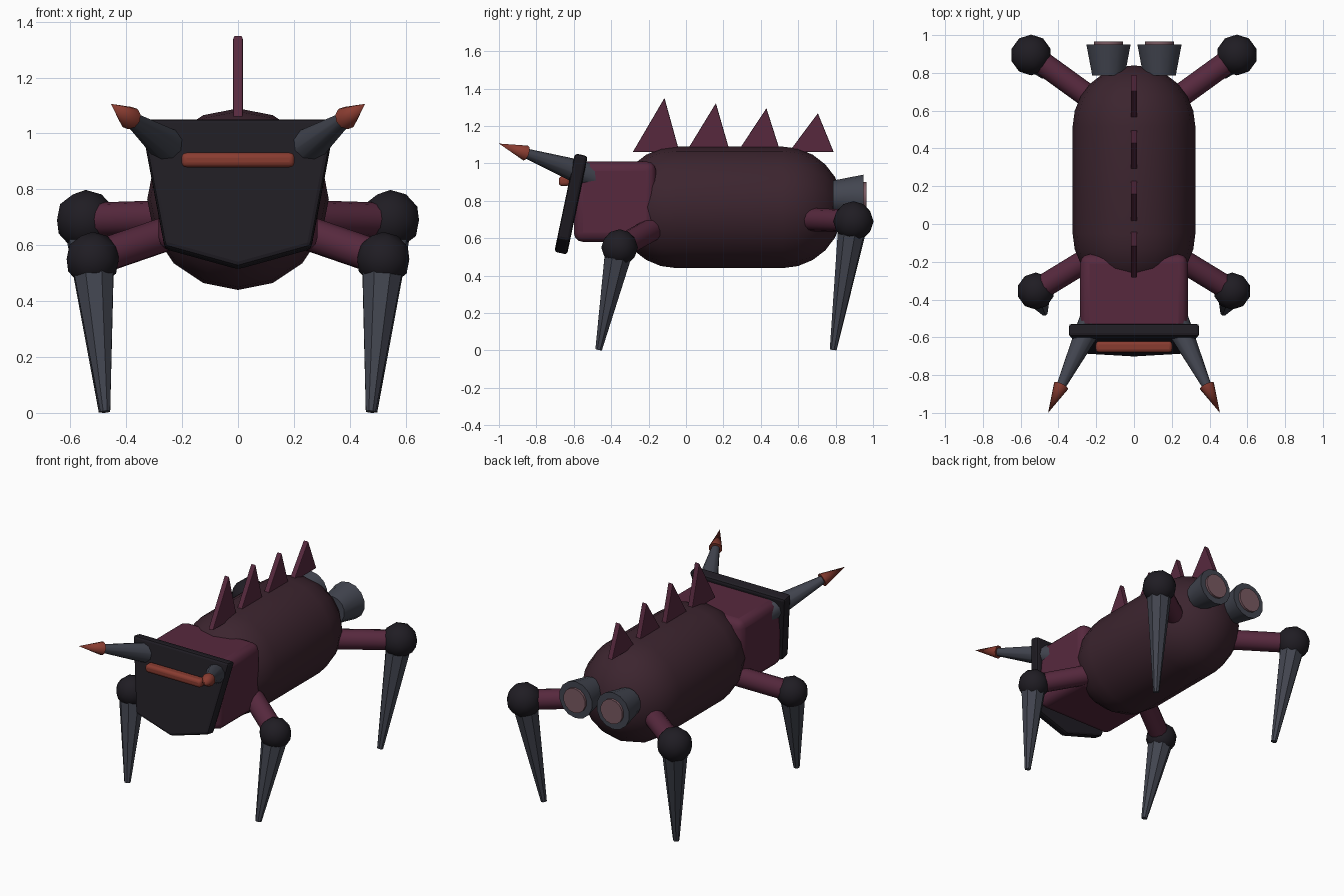
import bpy, bmesh, math
from mathutils import Vector, Matrix

if "Cube" in bpy.data.objects:
    bpy.data.objects.remove(bpy.data.objects["Cube"])


def material(name, rgb):
    m = bpy.data.materials.new(name)
    m.diffuse_color = (*rgb, 1)
    m.use_nodes = True
    m.node_tree.nodes["Principled BSDF"].inputs["Base Color"].default_value = m.diffuse_color
    return m


SHELL = material("dark_plum", (0.045, 0.018, 0.028))
PLUM = material("plum", (0.095, 0.022, 0.048))
DARK = material("near_black", (0.014, 0.012, 0.017))
STEEL = material("steel", (0.055, 0.06, 0.08))
RED = material("rust_red", (0.25, 0.045, 0.03))
PINK = material("dull_pink", (0.19, 0.10, 0.12))


def finish(name, bm, mat, bevel=0, segments=2, smooth=True):
    bmesh.ops.recalc_face_normals(bm, faces=bm.faces)
    me = bpy.data.meshes.new(name)
    bm.to_mesh(me)
    bm.free()
    ob = bpy.data.objects.new(name, me)
    bpy.context.collection.objects.link(ob)
    me.materials.append(mat)
    if bevel:
        b = ob.modifiers.new("bevel", "BEVEL")
        b.width, b.segments = bevel, segments
    if smooth:
        bpy.ops.object.select_all(action="DESELECT")
        ob.select_set(True)
        bpy.context.view_layer.objects.active = ob
        bpy.ops.object.shade_smooth_by_angle(angle=math.radians(40))
    return ob


def rod(name, p0, p1, r0, r1, mat, sides=12):
    """Tapered cylinder between two points."""
    p0, p1 = Vector(p0), Vector(p1)
    d = p1 - p0
    mtx = Matrix.Translation((p0 + p1) / 2) @ d.to_track_quat("Z", "Y").to_matrix().to_4x4()
    bm = bmesh.new()
    bmesh.ops.create_cone(bm, cap_ends=True, segments=sides, radius1=r0, radius2=r1,
                          depth=d.length, matrix=mtx)
    return finish(name, bm, mat)


def ball(name, c, r, mat):
    bm = bmesh.new()
    bmesh.ops.create_icosphere(bm, subdivisions=2, radius=r, matrix=Matrix.Translation(c))
    return finish(name, bm, mat)


def box(name, c, size, mat, bevel, segments=3):
    bm = bmesh.new()
    bmesh.ops.create_cube(bm, size=1, matrix=Matrix.Translation(c) @ Matrix.Diagonal((*size, 1)))
    return finish(name, bm, mat, bevel, segments)


def prism(name, outline, thickness, matrix, mat, bevel):
    """Extrude a 2D outline along local z, centred, then place it."""
    bm = bmesh.new()
    f = bm.faces.new([bm.verts.new((a, b, -thickness / 2)) for a, b in outline])
    ext = bmesh.ops.extrude_face_region(bm, geom=[f])["geom"]
    bmesh.ops.translate(bm, vec=(0, 0, thickness),
                        verts=[v for v in ext if isinstance(v, bmesh.types.BMVert)])
    bmesh.ops.transform(bm, matrix=matrix, verts=bm.verts)
    return finish(name, bm, mat, bevel, 2, smooth=False)


# Capsule body, turned around the y axis
R, ZC, Y0, Y1, N = 0.325, 0.765, -0.05, 0.515, 6
prof = []
for i in range(N + 1):
    a = math.pi / 2 * i / N
    prof.append((Y0 - R * math.cos(a), R * math.sin(a)))
for i in range(N + 1):
    a = math.pi / 2 * i / N
    prof.append((Y1 + R * math.sin(a), R * math.cos(a)))
bm = bmesh.new()
vs = [bm.verts.new((0, y, ZC - r)) for y, r in prof]
es = [bm.edges.new(p) for p in zip(vs, vs[1:])]
bmesh.ops.spin(bm, geom=vs + es, cent=(0, 0, ZC), axis=(0, 1, 0), angle=2 * math.pi, steps=16)
bmesh.ops.remove_doubles(bm, verts=bm.verts, dist=1e-4)
finish("body", bm, SHELL)

# Head block
box("head", (0, -0.38, 0.795), (0.57, 0.44, 0.43), PLUM, 0.05)

# Tilted shield-shaped face plate
shield = [(-0.348, 0.27), (0.348, 0.27), (0.262, -0.196), (0, -0.27), (-0.262, -0.196)]
tilt = Matrix.Translation((0, -0.615, 0.782)) @ Matrix.Rotation(math.pi / 2 - 0.2065, 4, "X")
prism("face_plate", shield, 0.07, tilt, DARK, 0.016)

# Visor bar
box("visor", (0, -0.65, 0.905), (0.405, 0.06, 0.052), RED, 0.018)

# Back spikes: y start, y apex, y end, apex height
ZY = Matrix(((0, 0, 1, 0), (1, 0, 0, 0), (0, 1, 0, 0), (0, 0, 0, 1)))
for n, (a, m, b, z) in enumerate([(-0.285, -0.115, -0.035, 1.35), (0, 0.16, 0.235, 1.322),
                                  (0.275, 0.43, 0.505, 1.295), (0.55, 0.705, 0.79, 1.268)]):
    prism(f"back_spike_{n + 1}", [(a, 1.06), (b, 1.06), (m, z)], 0.034, ZY, PLUM, 0.005)

# Paired parts
for s, side in ((1, "right"), (-1, "left")):
    # Horns with coloured tips
    rod(f"horn_{side}", (s * 0.21, -0.49, 0.925), (s * 0.392, -0.87, 1.059), 0.077, 0.024, STEEL, 10)
    rod(f"horn_tip_{side}", (s * 0.386, -0.857, 1.055), (s * 0.455, -1.0, 1.106), 0.042, 0.0, RED, 10)

    # Rear thrusters
    rod(f"thruster_{side}", (s * 0.135, 0.785, 0.82), (s * 0.135, 0.95, 0.82), 0.088, 0.12, STEEL, 14)
    rod(f"thruster_glow_{side}", (s * 0.135, 0.93, 0.82), (s * 0.135, 0.965, 0.82), 0.08, 0.08, PINK, 14)

    # Legs: hip, knee, foot, knee radius, arm radius
    for pos, hip, knee, foot, kr, ar in (
            ("front", (0.2, -0.16, 0.66), (0.52, -0.355, 0.55), (0.475, -0.467, 0.004), 0.098, 0.062),
            ("rear", (0.22, 0.66, 0.70), (0.545, 0.895, 0.69), (0.48, 0.787, 0.004), 0.108, 0.062)):
        h, k, f = (Vector((s * p[0], p[1], p[2])) for p in (hip, knee, foot))
        rod(f"{pos}_upper_leg_{side}", h, k, ar, ar, PLUM, 12)
        ball(f"{pos}_knee_{side}", k, kr, DARK)
        rod(f"{pos}_lower_leg_{side}", k, f, 0.082, 0.019, STEEL, 8)
